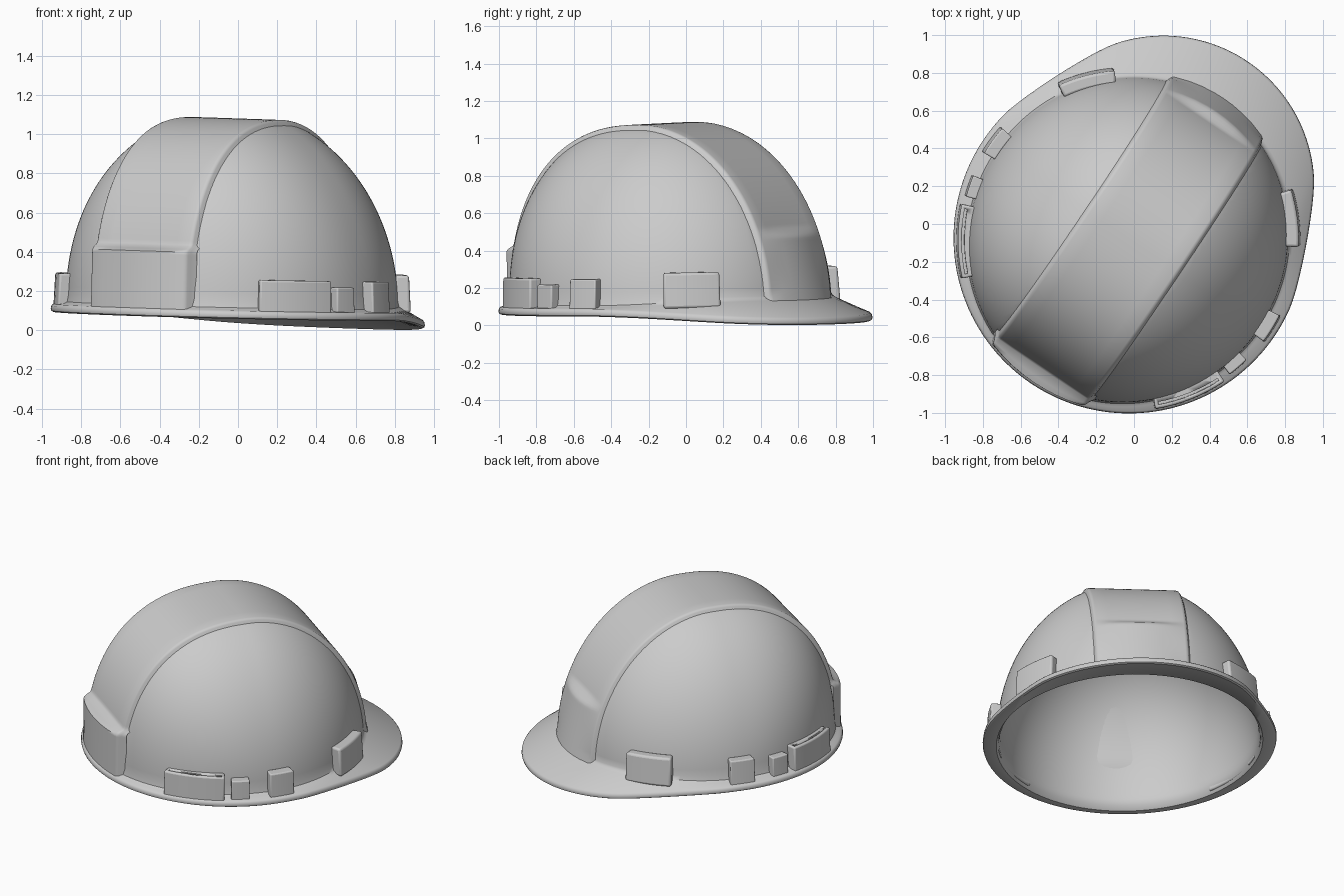
import bpy, bmesh
from math import sin, cos, pi, radians, sqrt, atan2
from mathutils import Matrix

if "Cube" in bpy.data.objects:
    bpy.data.objects.remove(bpy.data.objects["Cube"])

# Helmet is built facing local +y, then rolled slightly and turned in plan
WORLD = (Matrix.Rotation(radians(-34), 4, 'Z') @ Matrix.Translation((0.017, 0, 0.001))
         @ Matrix.Rotation(radians(1.6), 4, 'Y'))
CV, BASE = -0.087, 0.10           # dome centre (y) and base height
A, B, H = 0.84, 0.872, 1.02       # dome semi-axes
W = 0.284                         # half width of the centre ridge
N = 144


def step(x, a, b):
    t = min(1, max(0, (x - a) / (b - a)))
    return t * t * (3 - 2 * t)


def fuller(d, h):
    # the back half of the helmet is fuller than an ellipse
    if d >= 0 or h <= 0:
        return d, h
    t, p = atan2(h / H, -d / B), 2.35
    s = (cos(t) ** p + sin(t) ** p) ** (-1 / p)
    return d * s, h * s


def finish(name, bm, angle=35):
    bmesh.ops.recalc_face_normals(bm, faces=bm.faces)
    me = bpy.data.meshes.new(name)
    bm.to_mesh(me)
    bm.free()
    ob = bpy.data.objects.new(name, me)
    bpy.context.collection.objects.link(ob)
    ob.matrix_world = WORLD
    bpy.ops.object.select_all(action='DESELECT')
    ob.select_set(True)
    bpy.context.view_layer.objects.active = ob
    bpy.ops.object.shade_smooth_by_angle(angle=radians(angle))
    return ob


def loft(bm, rings, closed=True):
    for r0, r1 in zip(rings, rings[1:]):
        n = len(r0)
        for i in range(n if closed else n - 1):
            j = (i + 1) % n
            bm.faces.new((r0[i], r0[j], r1[j], r1[i]))


def ellipse_ring(bm, a, b, z, lift=0):
    ring = []
    for i in range(N):
        p = 2 * pi * i / N
        y = CV + b * sin(p)
        ring.append(bm.verts.new((a * cos(p), y, z + lift * step(y, 0, 0.8))))
    return ring


def brim_ring(bm, inset, dz):
    # round rear rim blending into the forward peak
    ring = []
    for i in range(N):
        p = 2 * pi * i / N
        k = step(sin(p), 0.18, 0.62)
        r = 0.93 - 0.13 * k - inset
        y = -0.075 + 0.325 * k + r * sin(p)
        ring.append(bm.verts.new((r * cos(p), y, 0.072 - 0.068 * step(y, -0.05, 1.2) + dz)))
    return ring


def shape(v, sunk):
    # keep the outer dome below the flat-topped ridge, then fill out the back
    d, h = v.co.y - CV, v.co.z - BASE
    if sunk and abs(v.co.x) < W:
        s = sqrt((1 - (W / A) ** 2) / ((d / B) ** 2 + (h / H) ** 2))
        s = 1 + (s - 1) * step(v.co.z, 0.2, 0.42)
        d, h = d * s, h * s
    d, h = fuller(d, h)
    v.co.y, v.co.z = CV + d, BASE + h


# Shell: inner dome, brim underside, brim edge, outer dome
bm = bmesh.new()
K = 40
rings = []
inner_pole = bm.verts.new((0, CV, 1.04))
for k in range(K - 1, 0, -1):
    e = k / K * pi / 2
    ring = ellipse_ring(bm, 0.818 * cos(e), 0.832 * cos(e), BASE + 0.94 * sin(e))
    for v in ring:
        shape(v, False)
    rings.append(ring)
rings += [ellipse_ring(bm, 0.825, 0.842, 0.10), ellipse_ring(bm, 0.843, 0.868, 0.073)]
rings += [brim_ring(bm, 0.014, 0), brim_ring(bm, 0.003, 0.006), brim_ring(bm, 0, 0.016),
          brim_ring(bm, 0.003, 0.032), brim_ring(bm, 0.012, 0.041)]
rings += [ellipse_ring(bm, A + 0.022, B + 0.022, 0.118, 0.022),
          ellipse_ring(bm, A + 0.006, B + 0.006, 0.128, 0.024)]
for k in range(K):
    e = (0.04 + 0.96 * k / K) * pi / 2
    ring = ellipse_ring(bm, A * cos(e), B * cos(e), BASE + H * sin(e))
    for v in ring:
        shape(v, True)
    rings.append(ring)
outer_pole = bm.verts.new((0, CV, BASE + H))
shape(outer_pole, True)
loft(bm, rings)
for pole, ring in ((inner_pole, rings[0]), (outer_pole, rings[-1])):
    for i in range(N):
        bm.faces.new((pole, ring[i], ring[(i + 1) % N]))
finish("shell_with_brim", bm, 40)

# Centre ridge: arched strip with rolled edges and a raised panel at each end
half = [(0.318, -0.026), (0.301, -0.002), (0.295, 0.013), (0.288, 0.021), (0.275, 0.0245),
        (0.2, 0.025), (0.13, 0.025), (0.06, 0.025)]
section = [(-u, o) for u, o in half] + [(0, 0.025)] + [(u, o) for u, o in reversed(half)]
bm = bmesh.new()
rings = []
T = 220
for i in range(T + 1):
    t = pi * i / T
    ring = []
    for u, o in section:
        d, h = fuller(-(0.82 + o) * cos(t), (0.96 + o) * sin(t))
        z = 0.095 + h
        g = sqrt(1 - (u / A) ** 2)
        if d < 0:
            panel, k = 0.905 * g ** 0.8 + o - 0.025, 1 - step(z, 0.405, 0.44)
        else:
            panel, k = (0.905 - 0.24 * (z - 0.13)) * g + o - 0.025, 1 - step(z, 0.47, 0.53)
        m = abs(d)
        m += max(0, panel - m) * k
        ring.append(bm.verts.new((u, CV + (m if d > 0 else -m), z)))
    rings.append(ring)
loft(bm, rings, closed=False)
finish("centre_ridge", bm, 50)


# Accessory blocks: curved boxes around the rim, mirrored left and right
def arc_block(name, side, mid, spread, r0, r1, z0, z1, taper=0.006):
    bm = bmesh.new()
    rings = []
    for i in range(9):
        p = radians(mid + spread * (i / 4 - 1))
        rings.append([bm.verts.new((side * r * cos(p), CV + r * sin(p), z))
                      for r, z in ((r0, z0), (r1, z0), (r1 - taper, z1), (r0, z1))])
    loft(bm, rings)
    bm.faces.new(rings[0])
    bm.faces.new(rings[-1])
    return finish(name, bm, 40)


def bevel(ob, width):
    m = ob.modifiers.new("bevel", 'BEVEL')
    m.width, m.segments, m.limit_method = width, 3, 'ANGLE'
    m.angle_limit = radians(40)


for side, tag in ((1, "right"), (-1, "left")):
    bevel(arc_block("front_block_" + tag, side, 41.5, 9.8, 0.83, 0.914, 0.11, 0.30, 0.014), 0.014)
    bevel(arc_block("side_block_" + tag, side, 2.3, 5.2, 0.825, 0.905, 0.09, 0.27, 0.012), 0.008)
    bevel(arc_block("small_block_" + tag, side, -15.2, 3.8, 0.825, 0.896, 0.09, 0.24), 0.007)
    big = arc_block("rear_block_" + tag, side, -34.4, 12.6, 0.83, 0.910, 0.09, 0.272)
    bevel(big, 0.01)
    # narrow slot along the top of the rear block
    cutter = arc_block("slot_cutter_" + tag, side, -34.4, 11.2, 0.870, 0.884, 0.215, 0.35, 0)
    cutter.hide_render = True
    cutter.hide_set(True)
    m = big.modifiers.new("slot", 'BOOLEAN')
    m.operation, m.solver, m.object = 'DIFFERENCE', 'EXACT', cutter
